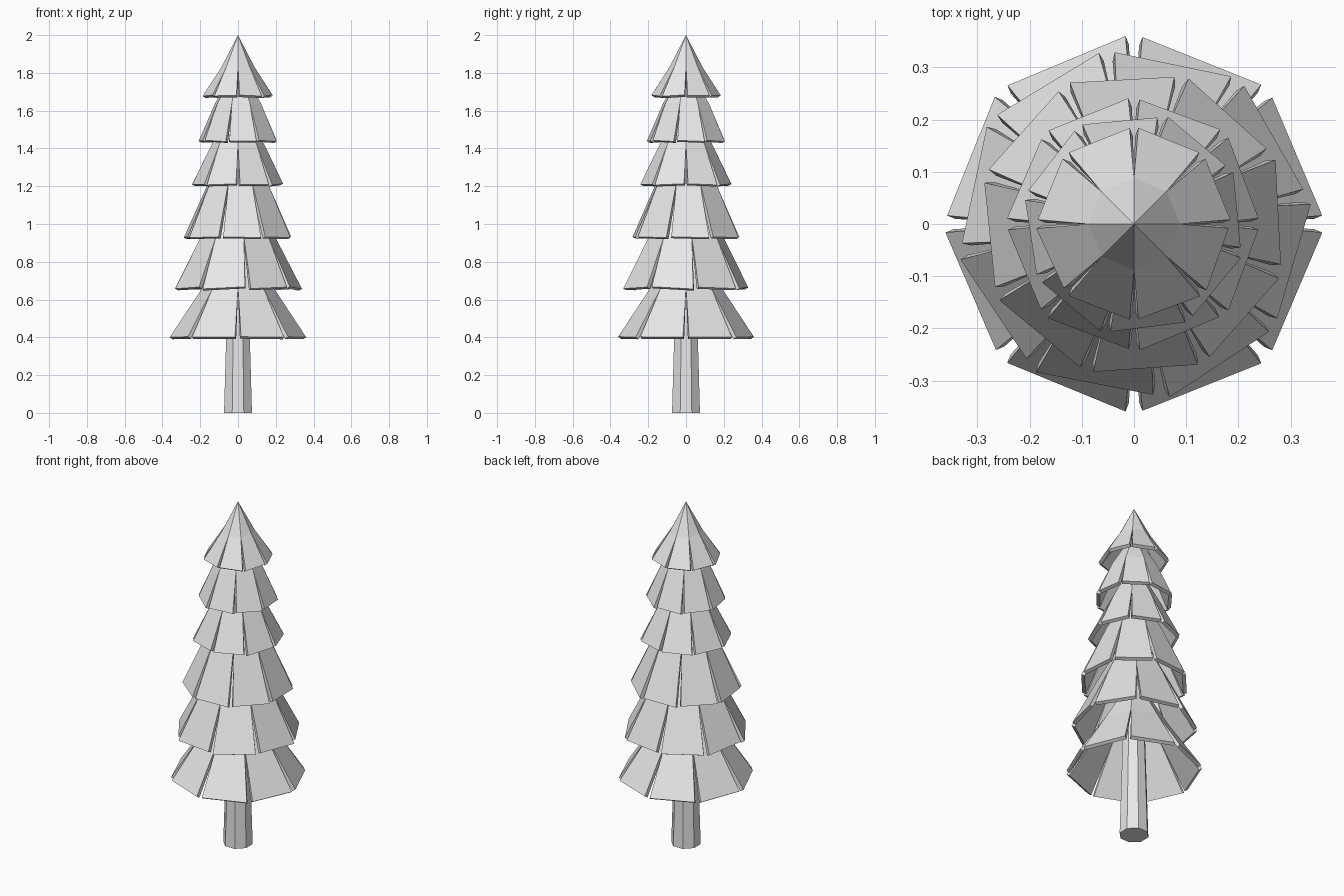
import bpy, bmesh, random
from math import cos, sin, radians
from mathutils import Vector

random.seed(4)
SIDES = 8
STEP = 360 / SIDES

cube = bpy.data.objects.get("Cube")
if cube:
    bpy.data.objects.remove(cube, do_unlink=True)

# One plain grey for the whole tree
grey = bpy.data.materials.new("light_grey")
grey.use_nodes = True
colour = (0.8, 0.8, 0.8, 1)
grey.diffuse_color = colour
grey.node_tree.nodes["Principled BSDF"].inputs["Base Color"].default_value = colour


def polar(radius, degrees, z):
    a = radians(degrees)
    return Vector((radius * cos(a), radius * sin(a), z))


def finish(bm, name):
    bmesh.ops.recalc_face_normals(bm, faces=bm.faces)
    mesh = bpy.data.meshes.new(name)
    bm.to_mesh(mesh)
    bm.free()
    mesh.materials.append(grey)
    obj = bpy.data.objects.new(name, mesh)
    bpy.context.collection.objects.link(obj)
    return obj


def trunk():
    bm = bmesh.new()
    rings = [[bm.verts.new(polar(r, STEP * (i + 0.5), z)) for i in range(SIDES)]
             for r, z in ((0.08, 0), (0.025, 1.8))]
    low, high = rings
    for i in range(SIDES):
        j = (i + 1) % SIDES
        bm.faces.new((low[i], low[j], high[j], high[i]))
    bm.faces.new(low[::-1])
    bm.faces.new(high)
    finish(bm, "trunk")


def tier(name, turn, apex_z, neck, rim, tilt):
    """Eight-sided cone whose skirt is split into separate flared panels."""
    bm = bmesh.new()
    tip = bm.verts.new((0, 0, apex_z))
    ring = [bm.verts.new(polar(neck[0], turn + STEP * i, neck[1])) for i in range(SIDES)]
    gap = 2.6
    for i in range(SIDES):
        a, b = ring[i], ring[(i + 1) % SIDES]
        lean = random.uniform(-tilt, tilt)
        start = turn + STEP * i + gap
        end = turn + STEP * (i + 1) - gap
        c = bm.verts.new(polar(rim[0] - lean, start, rim[1] + lean))
        d = bm.verts.new(polar(rim[0] + lean, end, rim[1] - lean))
        bm.faces.new((tip, a, b))
        bm.faces.new((a, c, d, b))
    # Outward normals, so the thickness grows inward
    obj = finish(bm, name)
    solid = obj.modifiers.new("thickness", "SOLIDIFY")
    solid.thickness = 0.02
    solid.offset = -1


trunk()

# Turn, apex height, neck (radius, height), rim (radius, height), panel tilt
tiers = [
    (0, 0.98, (0.19, 0.66), (0.36, 0.402), 0.002),
    (9, 1.30, (0.20, 0.93), (0.335, 0.662), 0.007),
    (27, 1.55, (0.16, 1.23), (0.295, 0.93), 0.004),
    (0, 1.68, (0.14, 1.42), (0.242, 1.21), 0.004),
    (30, 1.85, (0.125, 1.64), (0.212, 1.44), 0.004),
    (0, 2.00, (0.088, 1.83), (0.185, 1.68), 0.004),
]
for n, spec in enumerate(tiers, 1):
    tier(f"branch_tier_{n}", *spec)
